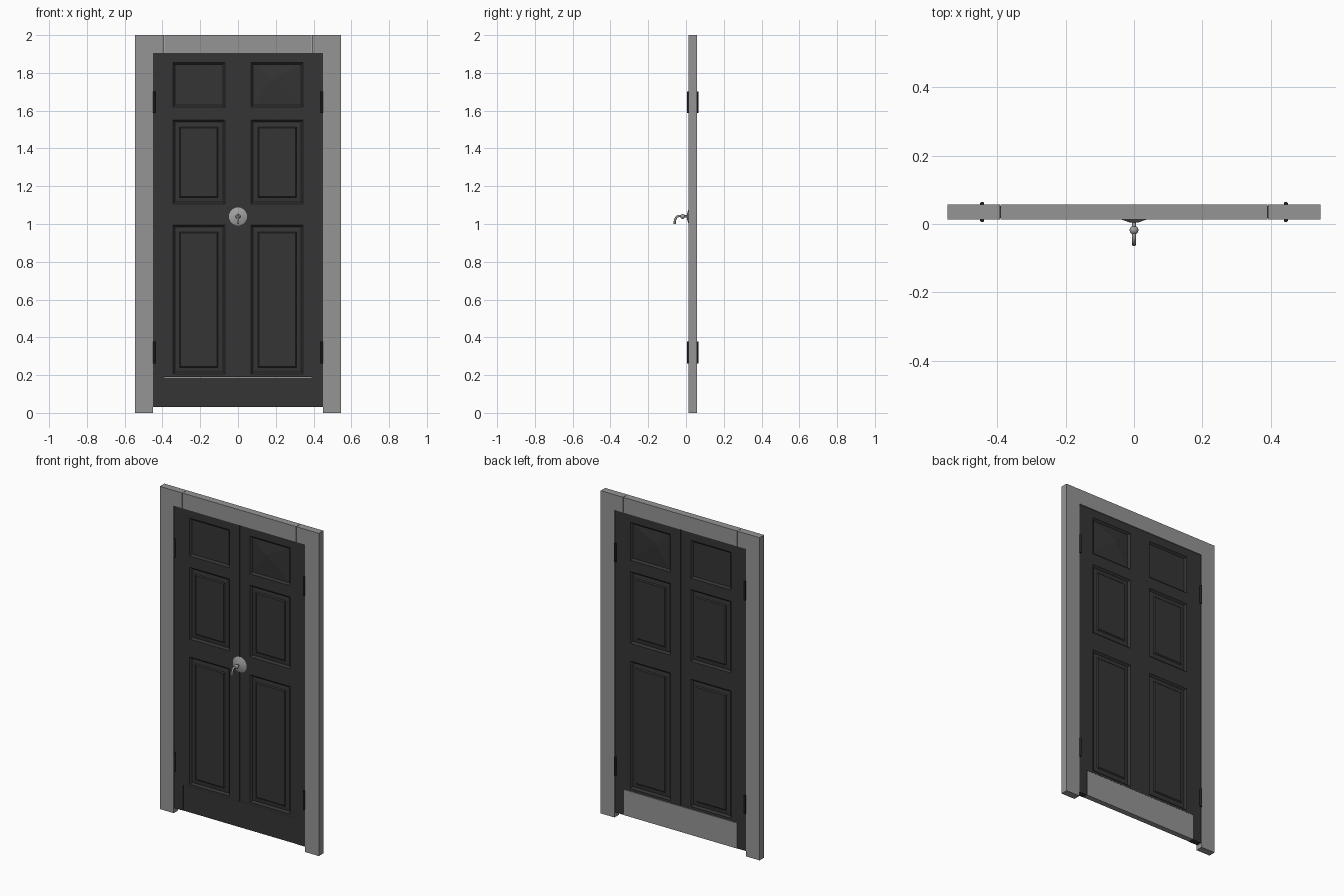
import bpy, bmesh, math
from mathutils import Matrix

if "Cube" in bpy.data.objects:
    bpy.data.objects.remove(bpy.data.objects["Cube"], do_unlink=True)

MID_Y = 0.035   # middle of the frame depth


def material(name, value):
    m = bpy.data.materials.new(name)
    m.use_nodes = True
    colour = (value, value, value, 1)
    m.diffuse_color = colour
    m.node_tree.nodes["Principled BSDF"].inputs["Base Color"].default_value = colour
    return m


frame_grey = material("frame grey", 0.30)
door_black = material("door black", 0.035)
hinge_black = material("hinge black", 0.015)
metal_grey = material("metal grey", 0.36)


def finish(name, bm, *mats):
    mesh = bpy.data.meshes.new(name)
    bm.to_mesh(mesh)
    bm.free()
    for m in mats:
        mesh.materials.append(m)
    ob = bpy.data.objects.new(name, mesh)
    bpy.context.collection.objects.link(ob)
    return ob


def box(name, x, y, z, *mats):
    bm = bmesh.new()
    bmesh.ops.create_cube(bm, size=1)
    for v in bm.verts:
        for i, (lo, hi) in enumerate((x, y, z)):
            v.co[i] = hi if v.co[i] > 0 else lo
    return finish(name, bm, *mats)


def smooth(ob):
    bpy.ops.object.select_all(action="DESELECT")
    ob.select_set(True)
    bpy.context.view_layer.objects.active = ob
    bpy.ops.object.shade_smooth_by_angle(angle=math.radians(40))


# Frame: two posts and a header in three blocks
DEPTH = (0.013, 0.057)
for side, s in (("left", 1), ("right", -1)):
    box(side + "_post", sorted((s * 0.45, s * 0.545)), DEPTH, (0, 2), frame_grey)
    box(side + "_header_block", sorted((s * 0.392, s * 0.45)), DEPTH, (1.905, 2), frame_grey)
box("header", (-0.39, 0.39), DEPTH, (1.905, 2), frame_grey)

# Door leaves: one quarter sheet with moulded panels, mirrored sideways and to the back
XS = (0.001, 0.07, 0.345, 0.39, 0.45)
ZS = (0.03, 0.19, 0.205, 0.995, 1.105, 1.55, 1.62, 1.855, 1.905)
HALF = 0.017
bm = bmesh.new()
panels = []
for i in range(len(XS) - 1):
    for j in range(len(ZS) - 1):
        if j == 0 and i < 3:
            continue
        corners = ((i, j), (i + 1, j), (i + 1, j + 1), (i, j + 1))
        face = bm.faces.new([bm.verts.new((XS[a], -HALF, ZS[b])) for a, b in corners])
        if i == 1 and j in (3 - 1, 4, 6):
            panels.append(face)
bmesh.ops.remove_doubles(bm, verts=bm.verts, dist=0.0001)
rim = [e for e in bm.edges if e.is_boundary]
for v in bmesh.ops.extrude_edge_only(bm, edges=rim)["geom"]:
    if isinstance(v, bmesh.types.BMVert):
        v.co.y = 0
bmesh.ops.recalc_face_normals(bm, faces=bm.faces)
if panels[0].normal.y > 0:
    bmesh.ops.reverse_faces(bm, faces=bm.faces)
for face in panels:
    tall = face.calc_center_median().z < 1.6
    steps = [(0.015, -0.011)]
    if tall:
        steps += [(0.036, 0.003), (0.008, 0.006)]
    for width, depth in steps:
        bmesh.ops.inset_region(bm, faces=[face], thickness=width, depth=depth)
doors = finish("door_leaves", bm, door_black)
doors.location.y = MID_Y
mirror = doors.modifiers.new("mirror", "MIRROR")
mirror.use_axis = (True, True, False)
mirror.merge_threshold = 0.0002

# Buckled top panel on the left leaf, seen from both sides
for name, s in (("front", -1), ("back", 1)):
    bm = bmesh.new()
    bmesh.ops.create_grid(bm, x_segments=1, y_segments=1, size=0.5)
    bmesh.ops.poke(bm, faces=bm.faces)
    for v in bm.verts:
        u, w = v.co.x, v.co.y
        lift = 0.009 if abs(u) < 0.1 else 0.0005
        v.co = (0.2075 + u * 0.245, MID_Y + s * (0.006 + lift), 1.7375 + w * 0.205)
        if abs(u) < 0.1:
            v.co.x -= 0.03
            v.co.z += 0.03
    bmesh.ops.recalc_face_normals(bm, faces=bm.faces)
    if sum(f.normal.y for f in bm.faces) * s < 0:
        bmesh.ops.reverse_faces(bm, faces=bm.faces)
    finish(name + "_buckled_panel", bm, door_black)

# Bottom board: dark in front, grey behind
board = box("bottom_board", (-0.388, 0.388), (0.02, 0.054), (0.03, 0.188), frame_grey, door_black)
for p in board.data.polygons:
    if p.normal.y < -0.5:
        p.material_index = 1

# Hinges: leaf with a knuckle at each end
for side, s in (("left", 1), ("right", -1)):
    for level, z in (("upper", 1.645), ("lower", 0.32)):
        bm = bmesh.new()
        for y in (0.011, 0.059):
            bmesh.ops.create_cone(bm, cap_ends=True, segments=12, radius1=0.006, radius2=0.006,
                                  depth=0.115, matrix=Matrix.Translation((s * 0.444, y, z)))
        bmesh.ops.create_cube(bm, size=1, matrix=Matrix.Translation((s * 0.444, MID_Y, z))
                              @ Matrix.Diagonal((0.008, 0.048, 0.115, 1)))
        smooth(finish(f"{side}_{level}_hinge", bm, hinge_black))

# Handle: flared rose, round neck and hooked lever
KNOB_Z = 1.04
bm = bmesh.new()
turn = Matrix.Rotation(math.radians(90), 4, "X")
bmesh.ops.create_cone(bm, cap_ends=True, segments=24, radius1=0.048, radius2=0.014, depth=0.012,
                      matrix=Matrix.Translation((0, 0.011, KNOB_Z)) @ turn)
smooth(finish("handle_rose", bm, metal_grey))

bm = bmesh.new()
bmesh.ops.create_uvsphere(bm, u_segments=16, v_segments=10, radius=0.013,
                          matrix=Matrix.Translation((0, -0.018, KNOB_Z)))
smooth(finish("handle_ball", bm, metal_grey))

curve = bpy.data.curves.new("handle_lever", "CURVE")
curve.dimensions = "3D"
curve.bevel_depth = 0.006
curve.bevel_resolution = 2
curve.resolution_u = 6
curve.use_fill_caps = True
path = ((0.012, 0), (-0.02, 0.002), (-0.045, 0), (-0.058, -0.02), (-0.059, -0.04))
spline = curve.splines.new("BEZIER")
spline.bezier_points.add(len(path) - 1)
for point, (y, z) in zip(spline.bezier_points, path):
    point.co = (0, y, KNOB_Z + z)
    point.handle_left_type = point.handle_right_type = "AUTO"
curve.materials.append(metal_grey)
bpy.context.collection.objects.link(bpy.data.objects.new("handle_lever", curve))
